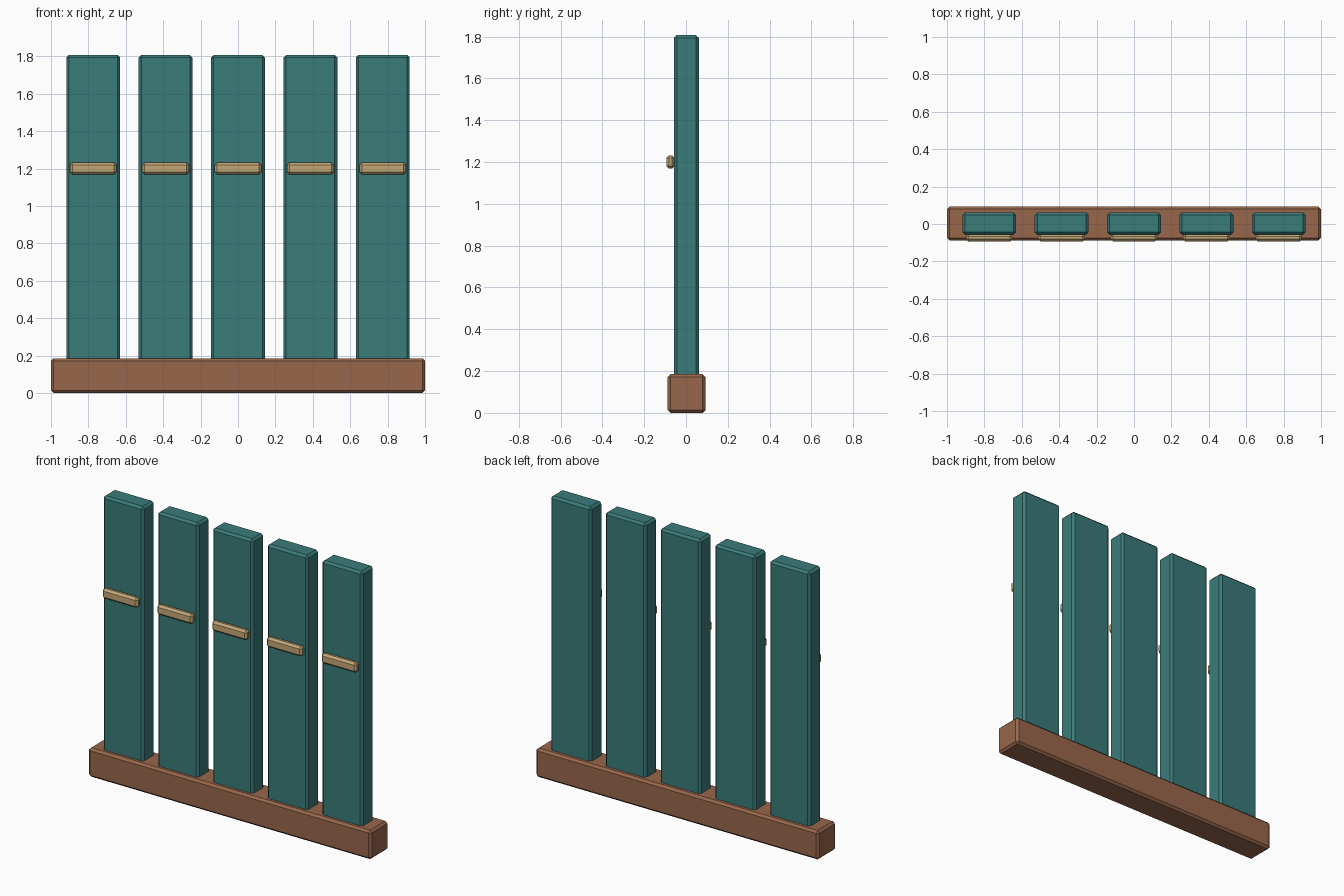
import bpy

if "Cube" in bpy.data.objects:
    bpy.data.objects.remove(bpy.data.objects["Cube"])


def material(name, rgb):
    m = bpy.data.materials.new(name)
    m.diffuse_color = (*rgb, 1)
    m.use_nodes = True
    m.node_tree.nodes["Principled BSDF"].inputs["Base Color"].default_value = m.diffuse_color
    return m


teal = material("teal paint", (0.042, 0.200, 0.192))
brown = material("brown wood", (0.315, 0.135, 0.071))
tan = material("tan wood", (0.558, 0.392, 0.184))


def block(name, lo, hi, bevel, mat):
    """Box between two corners with chamfered edges."""
    bpy.ops.mesh.primitive_cube_add(
        size=1, location=[(a + b) / 2 for a, b in zip(lo, hi)])
    ob = bpy.context.object
    ob.name = name
    ob.scale = [b - a for a, b in zip(lo, hi)]
    bpy.ops.object.transform_apply(location=False, rotation=False, scale=True)
    mod = ob.modifiers.new("chamfer", 'BEVEL')
    mod.width = bevel
    mod.segments = 1
    ob.data.materials.append(mat)
    return ob


# Base beam
block("base_beam", (-1, -0.0885, 0), (1, 0.0935, 0.185), 0.014, brown)

# Five upright planks, each with a small front bar
for i in range(5):
    x = (i - 2) * 0.387
    block(f"plank_{i + 1}", (x - 0.144, -0.058, 0.16),
          (x + 0.144, 0.062, 1.807), 0.014, teal)
    block(f"front_bar_{i + 1}", (x - 0.125, -0.0935, 1.168),
          (x + 0.125, -0.0535, 1.232), 0.013, tan)
